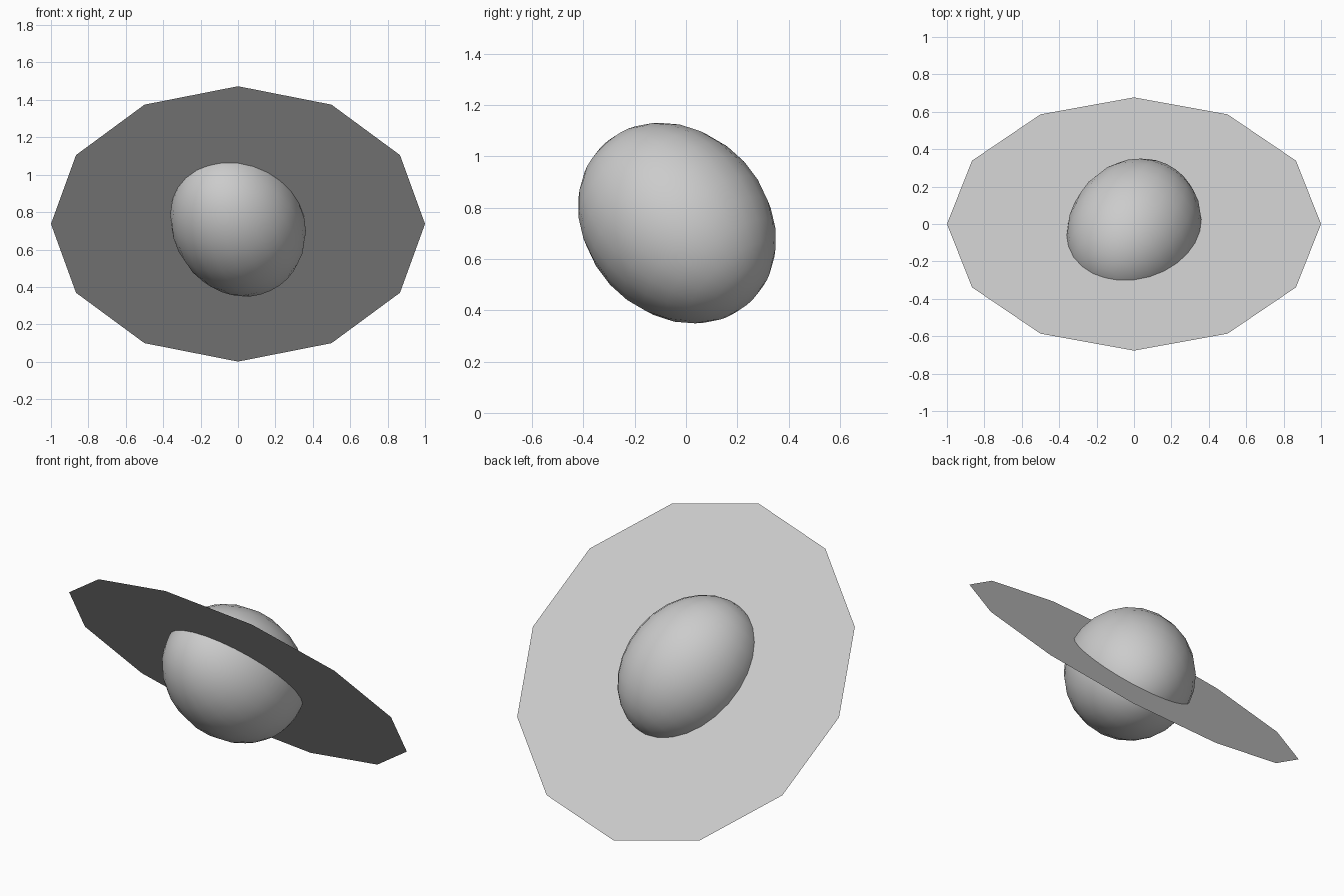
import bpy
from math import radians
from mathutils import Matrix

cube = bpy.data.objects.get("Cube")
if cube:
    bpy.data.objects.remove(cube, do_unlink=True)

TILT = Matrix.Rotation(radians(-47.4), 4, 'X')
CENTRE_Z = 0.737


def flat_colour(name, value):
    mat = bpy.data.materials.new(name)
    mat.use_nodes = True
    colour = (value, value, value, 1)
    mat.diffuse_color = colour
    mat.node_tree.nodes["Principled BSDF"].inputs["Base Color"].default_value = colour
    return mat


grey = flat_colour("light grey", 0.6)


def finish(name, matrix):
    obj = bpy.context.object
    obj.name = obj.data.name = name
    obj.matrix_world = matrix
    obj.data.materials.append(grey)
    return obj


# Flat twelve-sided ring, tilted down towards the back
bpy.ops.mesh.primitive_circle_add(vertices=12, radius=1, fill_type='NGON')
finish("ring", Matrix.Translation((0, 0, CENTRE_Z)) @ TILT)

# Slightly stretched globe, its long axis lying in the ring and turned sideways
bpy.ops.mesh.primitive_uv_sphere_add(segments=24, ring_count=14, radius=1)
lean = Matrix.Rotation(radians(-21), 4, 'Z')
long_axis = Matrix.Rotation(radians(90), 4, 'X')
size = Matrix.Diagonal((0.352, 0.355, 0.43, 1))
finish("globe", Matrix.Translation((0, -0.035, CENTRE_Z + 0.003)) @ TILT @ lean @ long_axis @ size)
bpy.ops.object.shade_smooth()
